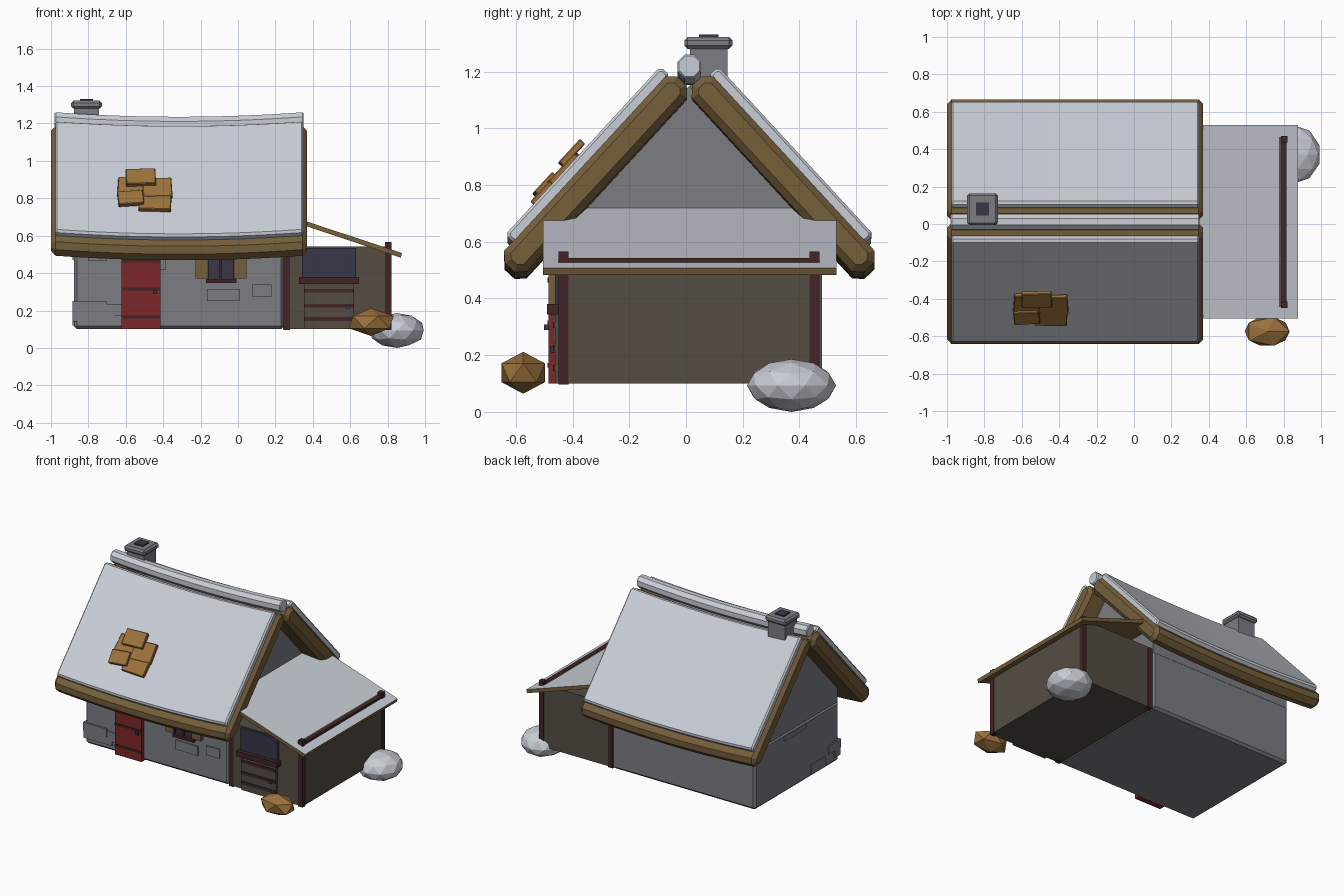
import bpy, bmesh, math
from mathutils import Vector, Matrix

if "Cube" in bpy.data.objects:
    bpy.data.objects.remove(bpy.data.objects["Cube"])

YC = 0.012  # centre line of the house


def material(name, rgb):
    m = bpy.data.materials.new(name)
    m.diffuse_color = (*rgb, 1)
    m.use_nodes = True
    m.node_tree.nodes["Principled BSDF"].inputs["Base Color"].default_value = m.diffuse_color
    return m


PALE = material("pale_slate", (0.58, 0.61, 0.67))
STONE = material("grey_stone", (0.20, 0.207, 0.225))
TRIM = material("brown_timber", (0.18, 0.115, 0.045))
SHED = material("dull_brown_boards", (0.088, 0.073, 0.057))
RED = material("red_paint", (0.20, 0.02, 0.022))
DARK = material("dark_red_timber", (0.055, 0.018, 0.02))
GLASS = material("dark_blue_glass", (0.038, 0.038, 0.068))
GOLD = material("golden_brown", (0.33, 0.165, 0.045))


def finish(name, bm, *mats):
    bmesh.ops.recalc_face_normals(bm, faces=bm.faces)
    me = bpy.data.meshes.new(name)
    bm.to_mesh(me)
    bm.free()
    for m in mats:
        me.materials.append(m)
    ob = bpy.data.objects.new(name, me)
    bpy.context.collection.objects.link(ob)
    return ob


def box(name, mat, x, y, z, bevel=0.0):
    bm = bmesh.new()
    bmesh.ops.create_cube(bm, size=1)
    for v in bm.verts:
        v.co = Vector([(r[0] + r[1]) / 2 + c * (r[1] - r[0]) for c, r in zip(v.co, (x, y, z))])
    if bevel:
        bmesh.ops.bevel(bm, geom=bm.edges[:], offset=bevel, segments=1, affect='EDGES')
    return finish(name, bm, mat)


def prism(name, profile, place, a, b, *mats):
    """Extrude a closed 2D profile between a and b."""
    bm = bmesh.new()
    rings = [[bm.verts.new(place(p, q, t)) for p, q in profile] for t in (a, b)]
    n = len(profile)
    for i in range(n):
        bm.faces.new((rings[0][i], rings[0][(i + 1) % n], rings[1][(i + 1) % n], rings[1][i]))
    bm.faces.new(rings[0])
    bm.faces.new(rings[1])
    return finish(name, bm, *mats)


def sag(x):
    return -0.026 * (1 - ((x + 0.315) / 0.685) ** 2)


def on_roof(x, s, t, side):
    """s runs down the slope, t stands out from it."""
    return Vector((x, YC + side * (0.026 + 0.678 * s + 0.735 * t), 1.12 - 0.735 * s + 0.678 * t + sag(x)))


def loft(name, mat, x0, x1, bevel, ring_at):
    """Long sagging body with bevelled ends; ring_at(x, inset) gives a section."""
    n = 12
    stations = [(x0, bevel)]
    stations += [(x0 + bevel + (x1 - x0 - 2 * bevel) * i / n, 0) for i in range(n + 1)]
    stations.append((x1, bevel))
    bm = bmesh.new()
    rings = [[bm.verts.new(p) for p in ring_at(x, k)] for x, k in stations]
    m = len(rings[0])
    for a, b in zip(rings, rings[1:]):
        for i in range(m):
            bm.faces.new((a[i], a[(i + 1) % m], b[(i + 1) % m], b[i]))
    bm.faces.new(rings[0])
    bm.faces.new(rings[-1])
    ob = finish(name, bm, mat)
    bpy.ops.object.select_all(action='DESELECT')
    ob.select_set(True)
    bpy.context.view_layer.objects.active = ob
    bpy.ops.object.shade_smooth_by_angle(angle=math.radians(20))
    return ob


def slab(name, mat, side, x, s, t, c):
    def ring(px, k):
        s0, s1, t0, t1 = s[0] + k, s[1] - k, t[0] + k, t[1] - k
        d = c - k * 0.58
        pts = [(s0 + d, t0), (s1 - d, t0), (s1, t0 + d), (s1, t1 - d),
               (s1 - d, t1), (s0 + d, t1), (s0, t1 - d), (s0, t0 + d)]
        return [on_roof(px, a, b, side) for a, b in pts]
    return loft(name, mat, x[0], x[1], c * 0.8, ring)


# Roof: timber underlayer and pale covering on each slope
for side, tag in ((-1, "front"), (1, "back")):
    slab("roof_timber_" + tag, TRIM, side, (-1.0, 0.37), (-0.035, 0.86), (-0.02, 0.088), 0.03)
    slab("roof_cover_" + tag, PALE, side, (-0.977, 0.348), (-0.022, 0.785), (0.075, 0.124), 0.012)

# Ridge pole
loft("ridge_pole", PALE, -0.98, 0.35, 0.006, lambda x, k: [
    Vector((x, YC + (0.045 - k) * math.cos(a), 1.22 + sag(x) + (0.045 - k) * math.sin(a)))
    for a in [math.pi / 4 * i + math.pi / 8 for i in range(8)]])

# House walls and gables
box("house_walls", STONE, (-0.877, 0.245), (YC - 0.468, YC + 0.468), (0.1, 0.52), 0.016)
prism("gable_walls", [(-0.462, 0.5), (0.462, 0.5), (0.462, 0.65), (0, 1.15), (-0.462, 0.65)],
      lambda p, q, t: (t, YC + p, q), -0.868, 0.24, STONE)

# Wall stones
FRONT = YC - 0.468
for i, (x0, x1, z0, z1) in enumerate([(-0.165, 0.01, 0.25, 0.315), (0.075, 0.18, 0.275, 0.34),
                                      (-0.80, -0.70, 0.465, 0.505), (-0.70, -0.605, 0.17, 0.235),
                                      (-0.42, -0.385, 0.42, 0.50)]):
    box(f"wall_stone_{i}", STONE, (x0, x1), (FRONT - 0.009, FRONT + 0.01), (z0, z1))
box("corner_stone_upper", STONE, (-0.886, -0.70), (FRONT - 0.01, -0.33), (0.19, 0.25))
box("corner_stone_lower", STONE, (-0.884, -0.66), (FRONT - 0.008, -0.40), (0.14, 0.20))
box("side_stone_upper", STONE, (-0.884, -0.86), (-0.08, 0.16), (0.47, 0.50))
box("side_stone_lower", STONE, (-0.884, -0.86), (-0.30, -0.14), (0.12, 0.19))

# House door
box("door", RED, (-0.622, -0.415), (-0.484, -0.44), (0.1, 0.51))
for z in (0.165, 0.315, 0.465):
    box("door_strap", DARK, (-0.622, -0.415), (-0.489, -0.48), (z - 0.008, z + 0.008))
box("door_handle", GLASS, (-0.455, -0.435), (-0.50, -0.48), (0.288, 0.308))

# House window with shutters
box("window_glass", GLASS, (-0.165, -0.015), (-0.466, -0.45), (0.365, 0.505))
for x0, x1 in ((-0.228, -0.163), (-0.018, 0.046)):
    box("shutter", TRIM, (x0, x1), (-0.485, -0.45), (0.37, 0.505))
for x in (-0.163, -0.092, -0.022):
    box("window_bar", DARK, (x - 0.006, x + 0.006), (-0.48, -0.45), (0.365, 0.505))
box("window_sill", DARK, (-0.17, -0.008), (-0.49, -0.45), (0.347, 0.368))

# Chimney
box("chimney_stack", STONE, (-0.877, -0.743), (0.014, 0.147), (0.95, 1.29))
box("chimney_cap", STONE, (-0.892, -0.728), (-0.006, 0.164), (1.28, 1.322), 0.012)
box("chimney_flue", GLASS, (-0.845, -0.775), (0.045, 0.115), (1.30, 1.33))

# Shed walls, posts and lean-to roof
box("shed_walls", SHED, (0.24, 0.815), (-0.445, 0.465), (0.1, 0.541))
box("shed_top_beam", DARK, (0.786, 0.816), (-0.43, 0.45), (0.50, 0.543))
for x0, top in ((0.243, 0.53), (0.785, 0.565)):
    for y0 in (-0.45, 0.436):
        box("shed_post", DARK, (x0, x0 + 0.035), (y0, y0 + 0.035), (0.096, top))
lean_to = prism("shed_roof", [(0.235, 0.72), (0.877, 0.507), (0.87, 0.483), (0.235, 0.694)],
                lambda p, q, t: (p, t, q), -0.505, 0.53, TRIM, PALE)
for f in lean_to.data.polygons:
    f.material_index = 1 if f.normal.z > 0.5 else 0

# Shed front: window over a half door
box("shed_window", GLASS, (0.342, 0.632), (-0.462, -0.44), (0.38, 0.535))
box("shed_sill", DARK, (0.326, 0.647), (-0.49, -0.44), (0.343, 0.38))
box("half_door", SHED, (0.352, 0.62), (-0.462, -0.44), (0.1, 0.345))
for z in (0.155, 0.225, 0.305):
    box("half_door_strap", DARK, (0.352, 0.62), (-0.469, -0.455), (z - 0.01, z + 0.01))
box("half_door_handle", GLASS, (0.575, 0.595), (-0.48, -0.455), (0.21, 0.23))

# Patch of loose planks on the front slope
for i, (x0, x1, s0, s1, t0, turn) in enumerate([
        (-0.60, -0.44, 0.345, 0.455, 0.148, -2), (-0.643, -0.49, 0.39, 0.52, 0.125, 3),
        (-0.51, -0.353, 0.395, 0.53, 0.13, -3), (-0.643, -0.505, 0.50, 0.595, 0.14, -5),
        (-0.53, -0.357, 0.49, 0.62, 0.128, 2)]):
    bm = bmesh.new()
    bmesh.ops.create_cube(bm, size=1)
    rot = Matrix.Rotation(math.radians(turn), 3, 'Z')
    xm, sm = (x0 + x1) / 2, (s0 + s1) / 2
    for v in bm.verts:
        q = rot @ Vector((v.co.x * (x1 - x0), v.co.y * (s1 - s0), v.co.z * 0.026))
        v.co = on_roof(xm, sm + q.y, t0 + 0.013 + q.z, -1) + Vector((q.x, 0, 0))
    bmesh.ops.recalc_face_normals(bm, faces=bm.faces)
    bmesh.ops.bevel(bm, geom=bm.edges[:], offset=0.004, segments=1, affect='EDGES')
    finish(f"roof_plank_{i}", bm, GOLD)

# Boulders
for name, mat, sub, c, r in (("pale_boulder", PALE, 2, (0.85, 0.372, 0.093), (0.15, 0.157, 0.093)),
                             ("brown_boulder", GOLD, 1, (0.712, -0.574, 0.138), (0.135, 0.09, 0.074))):
    bm = bmesh.new()
    bmesh.ops.create_icosphere(bm, subdivisions=sub, radius=1)
    for v in bm.verts:
        v.co = Vector([a + b * k for a, b, k in zip(c, v.co, r)])
    finish(name, bm, mat)
